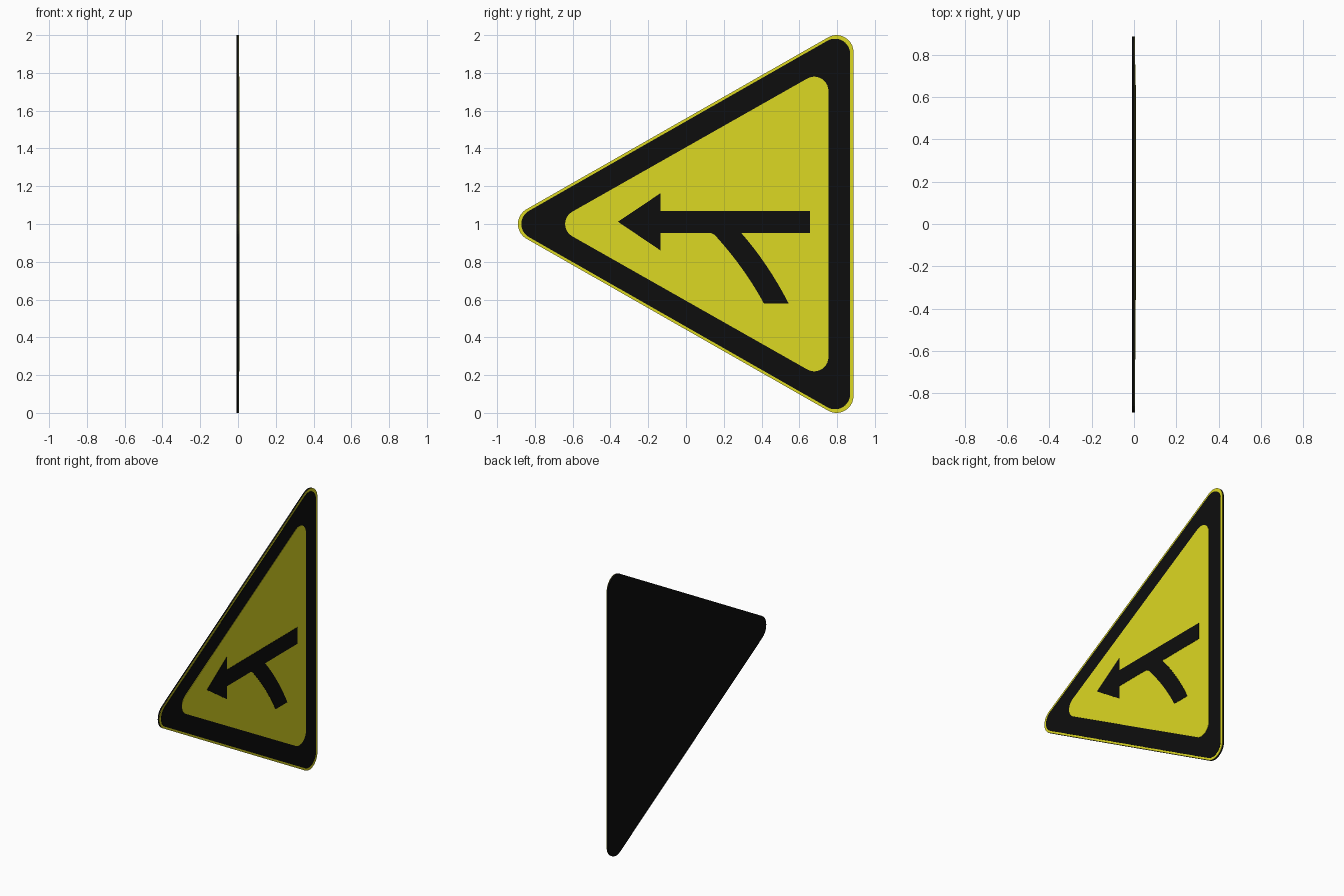
import bpy, bmesh, math

if "Cube" in bpy.data.objects:
    bpy.data.objects.remove(bpy.data.objects["Cube"])


def material(name, color):
    m = bpy.data.materials.new(name)
    m.diffuse_color = color
    m.use_nodes = True
    m.node_tree.nodes["Principled BSDF"].inputs["Base Color"].default_value = m.diffuse_color
    return m


YELLOW = material("sign_yellow", (0.72, 0.69, 0.016, 1))
BLACK = material("sign_black", (0.004, 0.004, 0.004, 1))


def rounded_triangle(tip, right, half, r, steps=10):
    # tangent outline around three equal corner circles, in (y, z)
    cy, cz = right - r, half - r
    ly = tip + r
    n = math.pi / 2 + math.atan2(cz, cy - ly)   # normal of the upper slanted edge
    corners = [((cy, 1 + cz), 0, n),
               ((ly, 1), n, 2 * math.pi - n),
               ((cy, 1 - cz), 2 * math.pi - n, 2 * math.pi)]
    return [(c[0] + r * math.cos(a + (b - a) * i / steps),
             c[1] + r * math.sin(a + (b - a) * i / steps))
            for c, a, b in corners for i in range(steps + 1)]


def bezier(a, c, b, steps=8):
    return [tuple((1 - t) ** 2 * p + 2 * t * (1 - t) * q + t * t * s
                  for p, q, s in zip(a, c, b))
            for t in (i / steps for i in range(steps + 1))]


def slab(name, outline, x0, x1, mat):
    bm = bmesh.new()
    face = bm.faces.new([bm.verts.new((x0, y, z)) for y, z in outline])
    ext = bmesh.ops.extrude_face_region(bm, geom=[face], use_keep_orig=True)
    verts = [v for v in ext["geom"] if isinstance(v, bmesh.types.BMVert)]
    bmesh.ops.translate(bm, verts=verts, vec=(x1 - x0, 0, 0))
    bmesh.ops.recalc_face_normals(bm, faces=bm.faces)
    me = bpy.data.meshes.new(name)
    bm.to_mesh(me)
    bm.free()
    me.materials.append(mat)
    ob = bpy.data.objects.new(name, me)
    bpy.context.collection.objects.link(ob)
    return ob


# Stacked sign layers, from the black back to the raised panel
outer = rounded_triangle(-0.89, 0.887, 1.0, 0.09)
slab("back_plate", outer, -0.009, 0.002, BLACK)
slab("yellow_rim", outer, 0.002, 0.004, YELLOW)
slab("black_border", rounded_triangle(-0.872, 0.869, 0.981, 0.08), 0.004, 0.0055, BLACK)
slab("yellow_panel", rounded_triangle(-0.64, 0.754, 0.78, 0.075), 0.0055, 0.0072, YELLOW)

# Merging-lane arrow: head, shaft and curved side road in one outline
arrow = [(-0.36, 1.012), (-0.135, 0.86), (-0.135, 0.953), (0.13, 0.953), (0.152, 0.942)]
arrow += bezier((0.165, 0.928), (0.315, 0.76), (0.412, 0.58))
arrow += bezier((0.543, 0.58), (0.435, 0.79), (0.292, 0.953))
arrow += [(0.657, 0.953), (0.657, 1.07), (-0.135, 1.07), (-0.135, 1.163)]
slab("merge_arrow", arrow, 0.0072, 0.009, BLACK)
